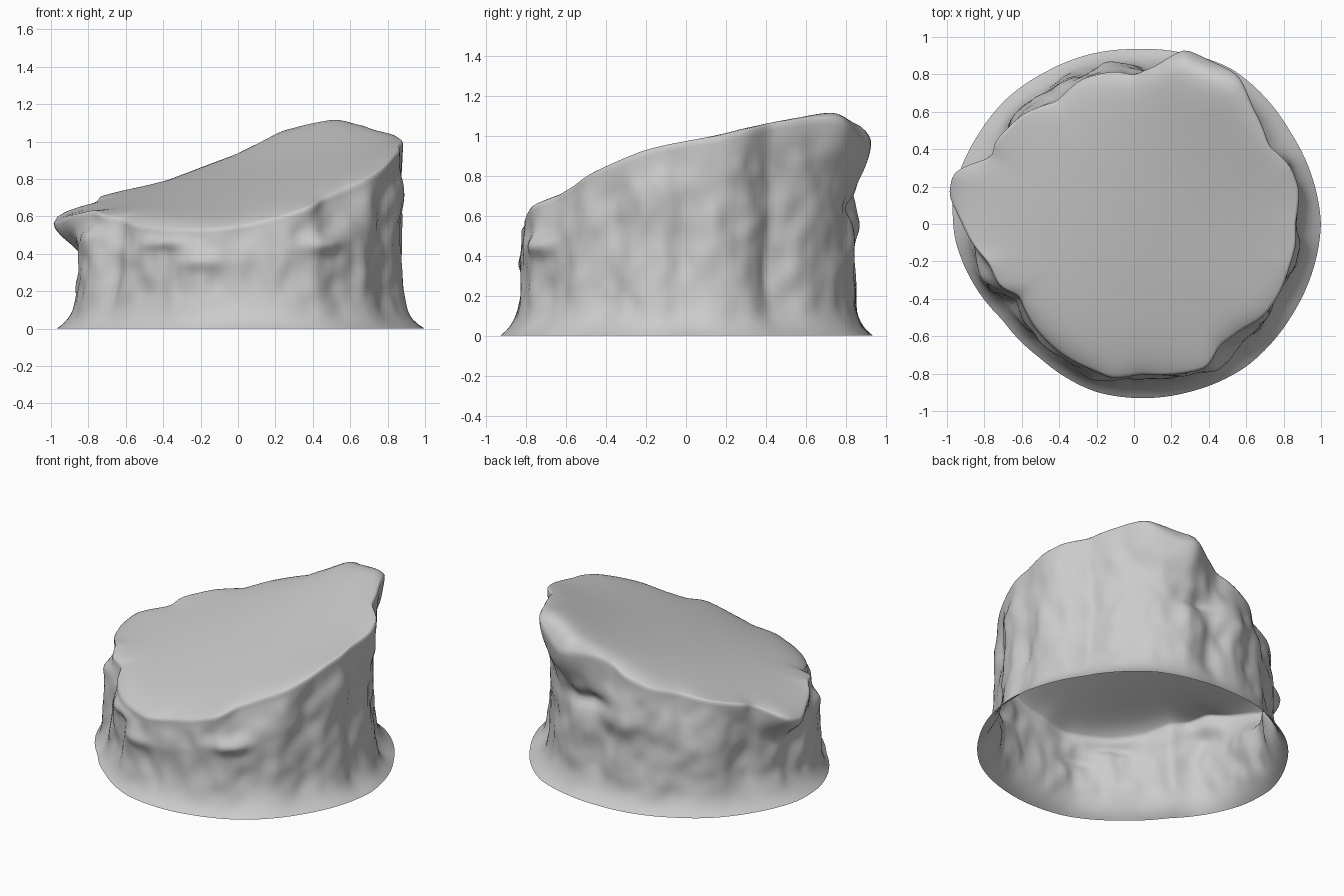
import bpy, bmesh, math
from mathutils import Vector, noise

if "Cube" in bpy.data.objects:
    bpy.data.objects.remove(bpy.data.objects["Cube"])

N = 180      # segments around
ROWS = 40    # rows up the side wall
CUT = [.995, .985, .97, .95, .92, .88, .82, .72, .6, .45, .3, .15]  # rings of the cut top

# outlines around the stump: angle in degrees, radius (and height for the rim)
BASE = [(0, 1.0), (30, .97), (58, .98), (75, .95), (90, .935), (120, .94), (135, .955),
        (150, .96), (170, .98), (185, .96), (199, .92), (216, .87), (235, .875), (257, .92),
        (270, .93), (288, .945), (308, .97), (330, .975)]
WALL = [(0, .85), (8, .88), (20, .87), (30, .80), (45, .85), (60, .88), (73, .87), (84, .82),
        (100, .85), (120, .84), (135, .86), (150, .84), (165, .85), (180, .85), (195, .86),
        (203, .85), (212, .78), (225, .78), (240, .80), (255, .83), (270, .82), (285, .84),
        (298, .87), (308, .84), (320, .88), (333, .84), (345, .88), (353, .88), (358, .85)]
RIM = [(0, .86, .99), (12, .90, 1.02), (20, .89, 1.05), (30, .83, 1.08), (45, .89, 1.11),
       (55, .97, 1.14), (65, .96, 1.16), (74, .97, 1.12), (82, .85, 1.02), (90, .79, .94),
       (97, .82, .89), (110, .82, .83), (122, .77, .79), (135, .83, .76), (150, .86, .72),
       (155, .83, .69), (159, .91, .66), (164, 1.0, .62), (171, 1.0, .58), (178, .93, .61),
       (188, .86, .63), (195, .80, .65), (205, .79, .62), (212, .72, .60), (225, .76, .565),
       (240, .79, .545), (255, .81, .545), (262, .83, .55), (273, .80, .57), (285, .83, .61),
       (297, .86, .67), (305, .79, .71), (315, .80, .76), (325, .85, .82), (335, .86, .88),
       (345, .86, .94), (353, .87, .97)]
# knobs and dents on the bark: angle, height, angular width, vertical width, amount
KNOBS = [(302, .45, 8, .05, .05), (240, .48, 9, .05, .05), (256, .36, 9, .05, .03),
         (210, .30, 6, .20, -.02), (95, .55, 8, .08, .03), (78, .64, 9, .05, -.05),
         (200, .50, 7, .06, .04), (130, .5, 10, .12, -.02), (150, .35, 9, .15, -.02)]


def around(table, col):
    """Sample a closed outline at N angles and soften it a little."""
    pts = table + [(360,) + table[0][1:]]
    out = []
    for i in range(N):
        a = 360 * i / N
        for p, q in zip(pts, pts[1:]):
            if p[0] <= a <= q[0]:
                t = (a - p[0]) / (q[0] - p[0])
                out.append(p[col] + (q[col] - p[col]) * t)
                break
    return [(out[i - 1] + 2 * out[i] + out[(i + 1) % N]) / 4 for i in range(N)]


def smooth(a, b, x):
    t = max(0, min(1, (x - a) / (b - a)))
    return t * t * (3 - 2 * t)


base, wall = around(BASE, 1), around(WALL, 1)
rim, top = around(RIM, 1), around(RIM, 2)
ang = [2 * math.pi * i / N for i in range(N)]
# how far the cut rounds over at its edge, most at the tall back lobe
drop = [.015 + .15 * math.exp(-((360 * i / N - 68) / 12) ** 2) for i in range(N)]
# slow waves of the rim height, used to span the cut with a smooth membrane
WAVES = [(m, sum(h * math.cos(m * a) for h, a in zip(top, ang)) * 2 / N,
          sum(h * math.sin(m * a) for h, a in zip(top, ang)) * 2 / N) for m in range(1, 5)]
MEAN = sum(top) / N


def membrane(a, r):
    return MEAN + sum((r / .86) ** m * (c * math.cos(m * a) + d * math.sin(m * a))
                      for m, c, d in WAVES)


def wall_point(i, k):
    """Flared foot, fluted wall, then an overhanging rim."""
    t = k / ROWS
    z = t * (top[i] - drop[i] - .01)
    a = ang[i]
    foot = math.exp(-z / .08)
    lip = smooth(.65, 1, t)
    r = wall[i] + (base[i] - wall[i]) * foot + (rim[i] + .003 - wall[i]) * lip
    rough = smooth(0, .2, z) * (1 - smooth(.8, 1, t))
    p = Vector((math.cos(a) * 5, math.sin(a) * 5, z * 3.5))
    r += rough * (.024 * noise.noise(p) + .014 * noise.noise(p * 2.3))
    for ka, kz, wa, wz, amount in KNOBS:
        d = ((360 * i / N - ka + 180) % 360 - 180) / wa
        r += amount * math.exp(-d * d - ((z - kz) / wz) ** 2) * rough
    return r * math.cos(a), r * math.sin(a), z


def top_point(i, s):
    """Sloping cut: smooth membrane, rim detail only close to the edge."""
    a, r = ang[i], rim[i] * s
    z = membrane(a, r) + (top[i] - membrane(a, rim[i])) * s ** 12 - drop[i] * s ** 18
    return r * math.cos(a), r * math.sin(a), z


# hollow stump shell, open underneath
bm = bmesh.new()
loops = [[bm.verts.new(wall_point(i, k)) for i in range(N)] for k in range(ROWS + 1)]
loops += [[bm.verts.new(top_point(i, s)) for i in range(N)] for s in CUT]
for lo, hi in zip(loops, loops[1:]):
    for i in range(N):
        j = (i + 1) % N
        bm.faces.new((lo[i], lo[j], hi[j], hi[i]))
centre = bm.verts.new((0, 0, MEAN))
for i in range(N):
    bm.faces.new((loops[-1][i], loops[-1][(i + 1) % N], centre))

mesh = bpy.data.meshes.new("stump")
bm.to_mesh(mesh)
bm.free()
stump = bpy.data.objects.new("stump", mesh)
bpy.context.collection.objects.link(stump)
bpy.context.view_layer.objects.active = stump
stump.select_set(True)
bpy.ops.object.shade_smooth_by_angle(angle=math.radians(75))
